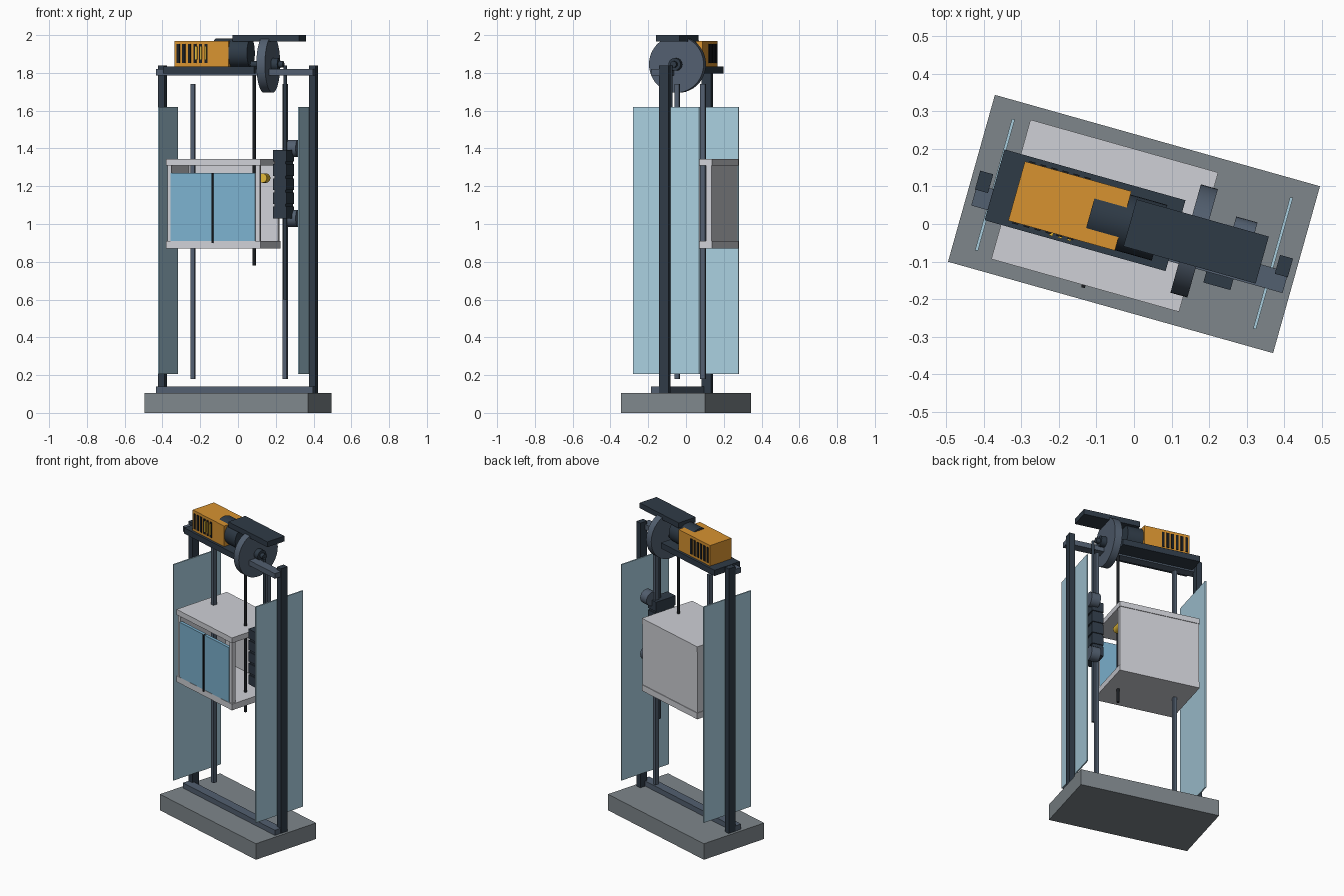
import bpy, bmesh
from math import radians, pi
from mathutils import Matrix, Vector

if "Cube" in bpy.data.objects:
    bpy.data.objects.remove(bpy.data.objects["Cube"])

TURN = Matrix.Rotation(radians(-15.7), 4, 'Z')   # whole lift is turned on its plinth


def mat(name, rgb):
    m = bpy.data.materials.new(name)
    m.diffuse_color = (*rgb, 1)
    m.use_nodes = True
    m.node_tree.nodes["Principled BSDF"].inputs["Base Color"].default_value = m.diffuse_color
    return m


DARK = mat("dark_steel", (.028, .043, .062))
STEEL = mat("steel", (.085, .115, .16))
ORANGE = mat("orange_paint", (.68, .29, .03))
BLUE = mat("door_blue", (.2, .44, .62))
GLASS = mat("shaft_glass", (.40, .62, .74))
WHITE = mat("cabin_white", (.62, .63, .67))
STONE = mat("concrete", (.21, .24, .26))
BLACK = mat("black", (.01, .012, .015))
GOLD = mat("brass", (.75, .48, .04))


def finish(name, bm, m):
    bm.transform(TURN)
    me = bpy.data.meshes.new(name)
    bm.to_mesh(me)
    bm.free()
    me.materials.append(m)
    ob = bpy.data.objects.new(name, me)
    bpy.context.collection.objects.link(ob)
    return ob


def box(name, x, y, z, m):
    """Box from (min, max) ranges on each axis."""
    bm = bmesh.new()
    size = [r[1] - r[0] for r in (x, y, z)]
    mid = [(r[0] + r[1]) / 2 for r in (x, y, z)]
    bmesh.ops.create_cube(bm, size=1, matrix=Matrix.Translation(mid) @ Matrix.Diagonal((*size, 1)))
    return finish(name, bm, m)


def cyl(name, a, b, r, m, n=32):
    """Cylinder between two points."""
    a, b = Vector(a), Vector(b)
    d = b - a
    bm = bmesh.new()
    bmesh.ops.create_cone(bm, cap_ends=True, segments=n, radius1=r, radius2=r, depth=d.length,
                          matrix=Matrix.Translation((a + b) / 2) @ d.to_track_quat('Z', 'Y').to_matrix().to_4x4())
    for f in bm.faces:
        f.smooth = len(f.verts) == 4
    for e in bm.edges:
        e.smooth = all(len(f.verts) == 4 for f in e.link_faces)
    return finish(name, bm, m)


# Plinth and frame
box("plinth", (-.45, .45), (-.231, .231), (0, .105), STONE)
for side, s in (("left", -1), ("right", 1)):
    c = .415 * s
    box(side + "_post", (c - .018, c + .018), (-.026, .026), (.10, 1.84), DARK)
    c = .385 * s
    box(side + "_glass_panel", (c - .004, c + .004), (-.182, .182), (.205, 1.62), GLASS)
    c = .254 * s
    box(side + "_guide_rail", (c - .011, c + .011), (.010, .036), (.18, 1.74), STEEL)
for name, z in (("bottom_rail", .105), ("top_rail", 1.787)):
    box(name, (-.431, .431), (-.07, -.012), (z, z + .034), STEEL)

# Cabin: open on the right, two doors at the front
box("cabin_floor", (-.341, .179), (-.193, .193), (.87, .91), WHITE)
box("cabin_roof", (-.341, .179), (-.193, .193), (1.31, 1.345), WHITE)
box("cabin_back_wall", (-.337, .175), (.16, .189), (.91, 1.31), WHITE)
box("cabin_left_wall", (-.337, -.315), (-.185, .16), (.91, 1.31), WHITE)
box("cabin_front_post", (.148, .172), (-.185, -.16), (.91, 1.31), WHITE)
box("left_door", (-.316, -.09), (-.192, -.172), (.905, 1.27), BLUE)
box("right_door", (-.08, .148), (-.192, -.172), (.905, 1.27), BLUE)
box("door_seam", (-.09, -.08), (-.2, -.175), (.9, 1.27), BLACK)
cyl("cabin_button", (.125, .03, 1.243), (.125, .10, 1.243), .025, GOLD, 20)

# Hoist machine
box("bed_plate", (-.386, .115), (-.098, .098), (1.797, 1.835), DARK)
box("gear_housing", (-.325, -.03), (-.082, .082), (1.835, 1.97), ORANGE)
cyl("motor", (-.12, -.004, 1.905), (.072, -.004, 1.905), .077, DARK)
for side, y in (("front", -.082), ("back", .082)):
    for i in range(6):
        u = -.305 + i * .0305
        box(f"{side}_vent_{i + 1}", (u - .008, u + .008), (y - .004, y + .004), (1.852, 1.952), BLACK)
for i in range(3):
    u = -.205 + i * .025
    box(f"terminal_{i + 1}", (u - .005, u + .005), (-.09, -.08), (1.87, 1.94), GOLD)
cyl("traction_wheel", (.143, 0, 1.845), (.19, 0, 1.845), .15, STEEL, 48)
cyl("wheel_hub", (.185, 0, 1.845), (.225, 0, 1.845), .033, DARK)
cyl("wheel_shaft", (.06, 0, 1.845), (.25, 0, 1.845), .017, DARK, 20)
box("top_beam", (-.011, .355), (-.065, .065), (1.965, 2.0), DARK)

# Ropes
cyl("cabin_rope", (.095, -.02, .78), (.095, -.02, 1.81), .009, BLACK, 12)
cyl("counterweight_rope", (.262, -.01, .60), (.262, -.01, 1.84), .009, DARK, 12)

# Counterweight: core, stacked plates and rollers
box("counterweight_core", (.226, .289), (-.094, .044), (1.03, 1.39), DARK)
for i in range(5):
    z = 1.03 + i * .075
    box(f"counterweight_plate_{i + 1}", (.22, .295), (-.1, .05), (z, z + .062), DARK)
for name, z in (("upper", 1.40), ("lower", 1.03)):
    cyl(name + "_roller", (.257, .048, z), (.316, .048, z), .045, STEEL, 24)
